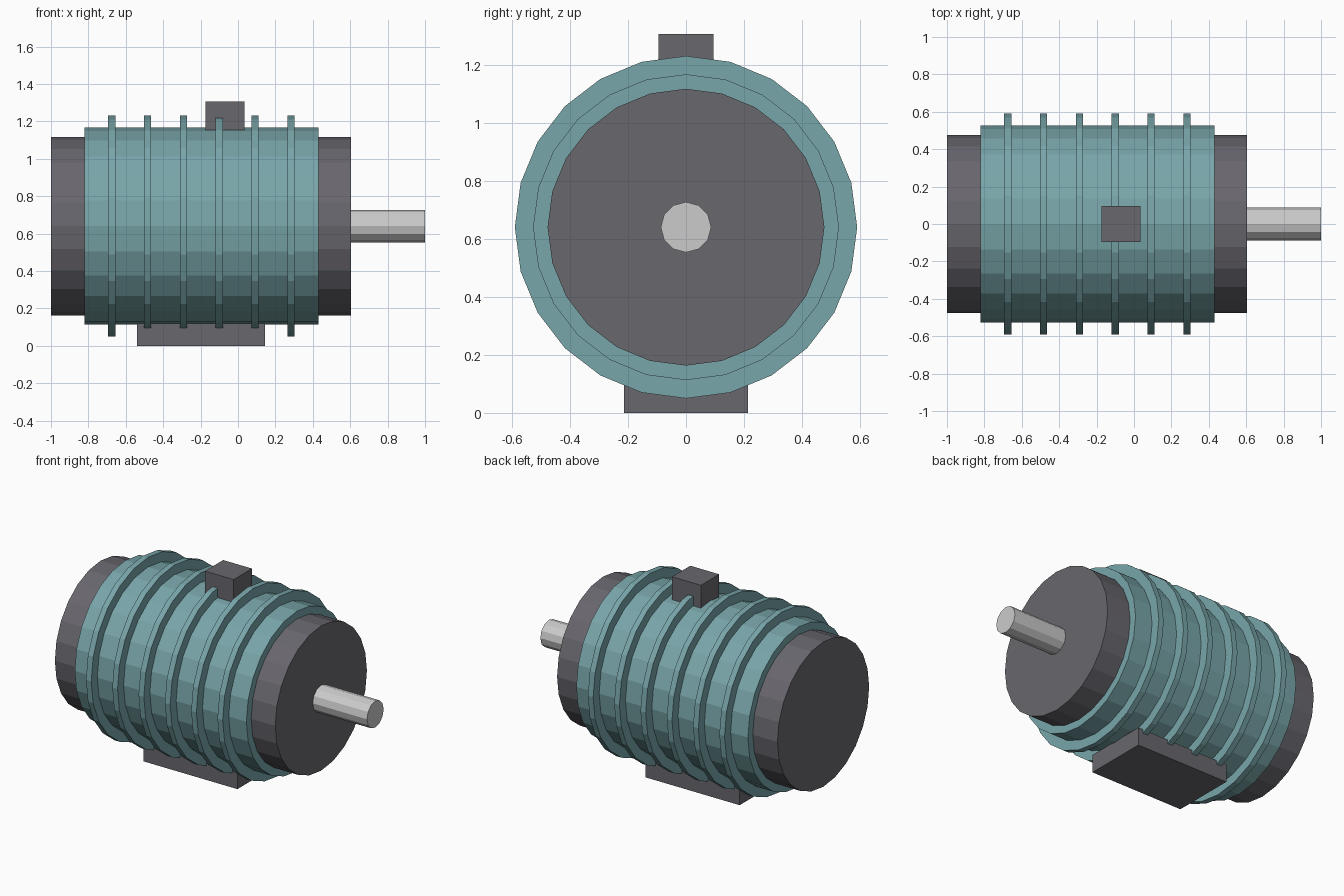
import bpy
import bmesh
from mathutils import Matrix, Vector

if "Cube" in bpy.data.objects:
    bpy.data.objects.remove(bpy.data.objects["Cube"])

AXIS_Z = 0.64


def material(name, rgb):
    mat = bpy.data.materials.new(name)
    mat.diffuse_color = (*rgb, 1.0)
    mat.use_nodes = True
    mat.node_tree.nodes["Principled BSDF"].inputs["Base Color"].default_value = mat.diffuse_color
    return mat


TEAL = material("teal_paint", (0.19, 0.38, 0.40))
DARK = material("dark_iron", (0.14, 0.135, 0.155))
STEEL = material("steel", (0.60, 0.60, 0.60))


def add_object(name, bm, mat):
    mesh = bpy.data.meshes.new(name)
    bm.to_mesh(mesh)
    bm.free()
    mesh.materials.append(mat)
    obj = bpy.data.objects.new(name, mesh)
    bpy.context.collection.objects.link(obj)
    return obj


def drum(name, x0, x1, radius, mat, sides=24):
    """Flat-shaded cylinder lying along x on the motor axis."""
    bm = bmesh.new()
    place = (Matrix.Translation(((x0 + x1) / 2, 0, AXIS_Z))
             @ Matrix.Rotation(1.5707963268, 4, 'Y'))
    bmesh.ops.create_cone(bm, cap_ends=True, segments=sides, radius1=radius,
                          radius2=radius, depth=x1 - x0, matrix=place)
    return add_object(name, bm, mat)


def block(name, lo, hi, mat):
    lo, hi = Vector(lo), Vector(hi)
    bm = bmesh.new()
    place = Matrix.Translation((lo + hi) / 2) @ Matrix.Diagonal((*(hi - lo), 1))
    bmesh.ops.create_cube(bm, size=1, matrix=place)
    return add_object(name, bm, mat)


# Motor housing and its end bells
drum("housing", -0.82, 0.43, 0.527, TEAL)
drum("rear_end_bell", -1.0, -0.82, 0.477, DARK)
drum("front_end_bell", 0.43, 0.605, 0.477, DARK)

# Cooling fins around the housing
for i in range(6):
    x = -0.675 + i * 0.1915
    drum(f"cooling_fin_{i + 1}", x - 0.019, x + 0.019, 0.59, TEAL)

# Output shaft
drum("output_shaft", 0.605, 1.0, 0.087, STEEL, sides=12)

# Mounting foot and terminal box
block("mounting_foot", (-0.54, -0.213, 0), (0.145, 0.213, 0.12), DARK)
block("terminal_box", (-0.175, -0.095, 1.14), (0.035, 0.095, 1.305), DARK)
